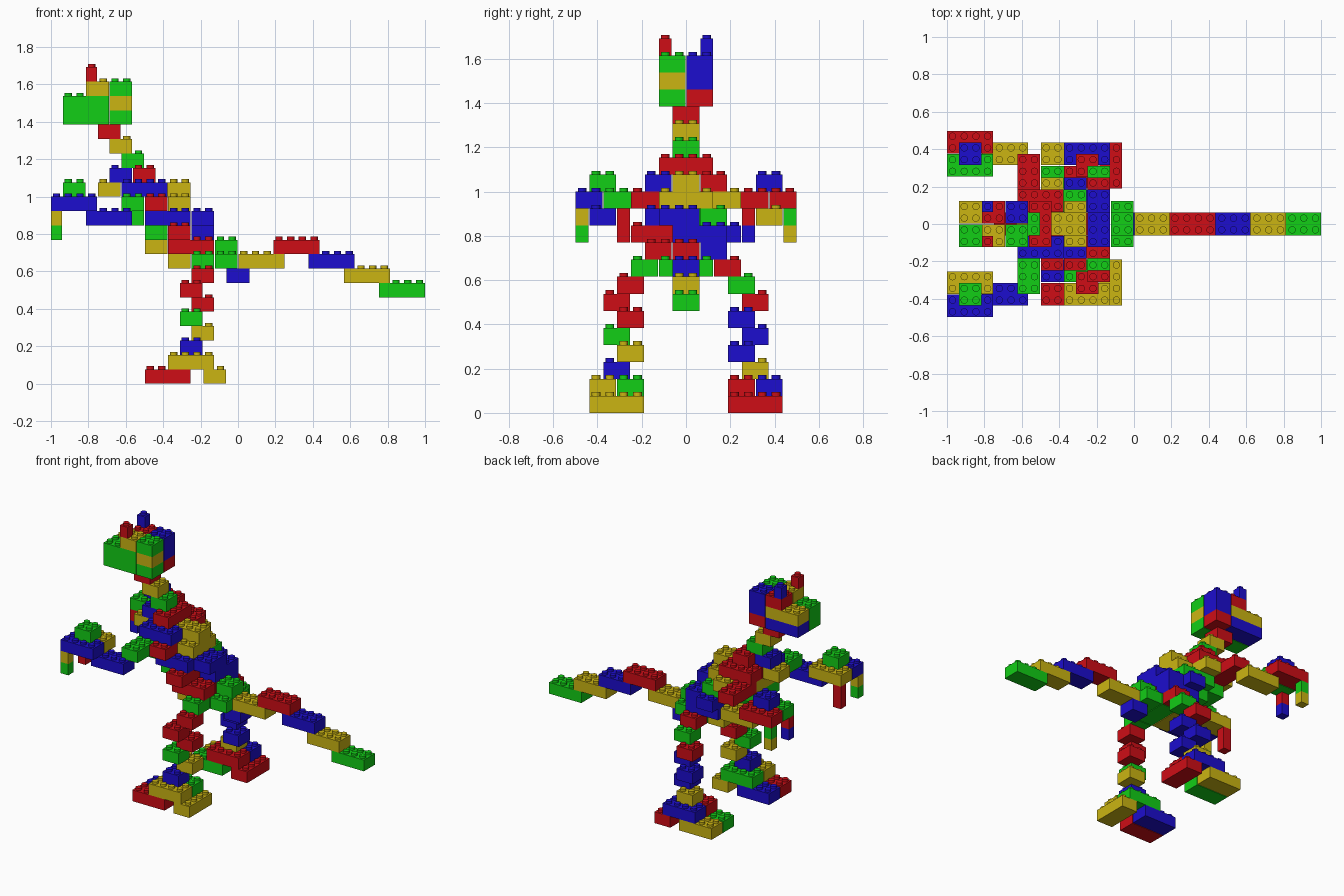
import bpy, bmesh
from mathutils import Matrix

if "Cube" in bpy.data.objects:
    bpy.data.objects.remove(bpy.data.objects["Cube"])

P, H, GAP = 0.0626, 0.0769, 0.0046      # stud pitch, layer height, gap
STUD_R, STUD_H = 0.0195, 0.0165
COL = {'R': (0.62, 0.004, 0.008), 'G': (0.006, 0.62, 0.008),
       'B': (0.012, 0.004, 0.62), 'Y': (0.6, 0.46, 0.006)}
mats = {}
for key, rgb in COL.items():
    mats[key] = bpy.data.materials.new('plastic_' + key)
    mats[key].diffuse_color = (*rgb, 1)


def brick(name, c, layer, x0, x1, y0, y1):
    """Studded brick spanning whole stud units, on a given layer."""
    bm = bmesh.new()
    nx, ny = x1 - x0, y1 - y0
    bmesh.ops.create_cube(bm, size=1, matrix=Matrix.Translation((0, 0, H / 2)) @
                          Matrix.Diagonal((nx * P - GAP, ny * P - GAP, H, 1)))
    for i in range(nx):
        for j in range(ny):
            pos = ((i + .5 - nx / 2) * P, (j + .5 - ny / 2) * P, H + STUD_H / 2)
            bmesh.ops.create_cone(bm, cap_ends=True, segments=16, radius1=STUD_R,
                                  radius2=STUD_R, depth=STUD_H,
                                  matrix=Matrix.Translation(pos))
    me = bpy.data.meshes.new(name)
    bm.to_mesh(me)
    bm.free()
    me.materials.append(mats[c])
    ob = bpy.data.objects.new(name, me)
    ob.location = ((x0 + x1) / 2 * P, (y0 + y1) / 2 * P, layer * H)
    bpy.context.collection.objects.link(ob)


def side_brick(name, side, c, layer, x0, x1, y0, y1):
    """Brick given for the +y side, mirrored when side is -1."""
    if side < 0:
        y0, y1 = -y1, -y0
    brick(name, c, layer, x0, x1, y0, y1)


# Legs and arms: one colour string per side
limbs = {-1: dict(foot='YRBYG', leg='BYGRRR', hip='G', arm='BGBYG', finger='YGRR'),
         1: dict(foot='RYGBR', leg='YBBBRG', hip='R', arm='YRRGB', finger='GYRB')}
for s, c in limbs.items():
    f = c['foot']
    side_brick('heel', s, f[0], 0, -3, -1, 3, 7)
    side_brick('toe_outer', s, f[1], 0, -8, -4, 5, 7)
    side_brick('toe_inner', s, f[2], 0, -8, -4, 3, 5)
    side_brick('foot_top_outer', s, f[3], 1, -6, -2, 5, 7)
    side_brick('foot_top_inner', s, f[4], 1, -6, -2, 3, 5)
    for n, col in enumerate(c['leg']):          # zigzag stack
        k = n % 2
        side_brick('leg', s, col, 2 + n, -5 + k, -3 + k, 4 - k, 6 - k)
    side_brick('hip', s, c['hip'], 8, -4, -2, 2, 4)
    a = c['arm']
    side_brick('forearm', s, a[0], 11, -13, -9, 5, 7)
    side_brick('upper_arm', s, a[1], 12, -10, -8, 2, 6)
    side_brick('hand_outer', s, a[2], 12, -16, -12, 6, 8)
    side_brick('hand_inner', s, a[3], 12, -16, -12, 4, 6)
    side_brick('hand_top', s, a[4], 13, -15, -13, 5, 7)
    for n, col in enumerate(c['finger']):
        y = 7 if n < 2 else 4
        side_brick('finger', s, col, 11 - n % 2, -16, -15, y, y + 1)

# Tail
for col, layer, x in (('Y', 8, 0), ('R', 9, 3), ('B', 8, 6), ('Y', 7, 9), ('G', 6, 12)):
    brick('tail', col, layer, x, x + 4, -1, 1)
brick('tail_base', 'B', 7, -1, 1, -1, 1)

# Pelvis
brick('pelvis_front', 'Y', 8, -6, -4, -2, 2)
brick('pelvis_middle', 'G', 8, -4, -2, -2, 2)
brick('pelvis_rear', 'G', 8, -2, 0, -2, 2)
brick('rump', 'G', 9, -2, 0, -1, 1)
for col, y in (('R', -3), ('R', -1), ('B', 1)):
    brick('waist', col, 9, -6, -2, y, y + 2)
brick('belly', 'Y', 9, -8, -6, -1, 1)

# Torso
brick('belly_upper', 'G', 10, -8, -6, -2, 2)
brick('flank', 'R', 10, -6, -4, -4, 0)
brick('flank', 'B', 10, -6, -4, 0, 4)
brick('back_lower', 'B', 10, -4, -2, -1, 3)
for col, y in (('B', -3), ('R', -1), ('G', 1)):
    brick('rib', col, 11, -8, -4, y, y + 2)
brick('back_middle', 'B', 11, -4, -2, -2, 1)
brick('chest_lower', 'G', 11, -10, -8, -2, 2)
brick('chest', 'Y', 12, -10, -8, -2, 2)
brick('shoulder', 'R', 12, -8, -6, -4, 0)
brick('shoulder', 'Y', 12, -8, -6, 0, 4)
brick('back_upper', 'Y', 12, -6, -4, -2, 2)
brick('collar', 'B', 13, -10, -6, -3, -1)
brick('collar', 'R', 13, -10, -6, 1, 3)
brick('spine', 'Y', 13, -8, -4, -1, 1)
brick('collar_middle', 'R', 13, -10, -8, -1, 1)
brick('throat', 'Y', 13, -12, -10, -1, 1)

# Neck
brick('nape', 'R', 14, -9, -7, -2, 2)
brick('neck_front', 'B', 14, -11, -9, -1, 1)
for col, layer, x in (('G', 15, -10), ('Y', 16, -11), ('R', 17, -12)):
    brick('neck', col, layer, x, x + 2, -1, 1)

# Head: two halves, snout and skull bricks per layer, then ears
for y, snout, skull in ((-2, 'GG', 'GYG'), (0, 'BY', 'RBB')):
    for n, col in enumerate(snout):
        brick('snout', col, 18 + n, -15, -11, y, y + 2)
    for n, col in enumerate(skull):
        brick('skull', col, 18 + n, -11, -9, y, y + 2)
brick('brow', 'Y', 20, -13, -11, -2, 0)
brick('brow', 'R', 20, -13, -11, 0, 2)
brick('ear', 'R', 21, -13, -12, -2, -1)
brick('ear', 'B', 21, -13, -12, 1, 2)

for m in bpy.data.materials:
    if m.users and not m.is_grease_pencil:
        m.use_nodes = True
        m.node_tree.nodes["Principled BSDF"].inputs["Base Color"].default_value = m.diffuse_color
